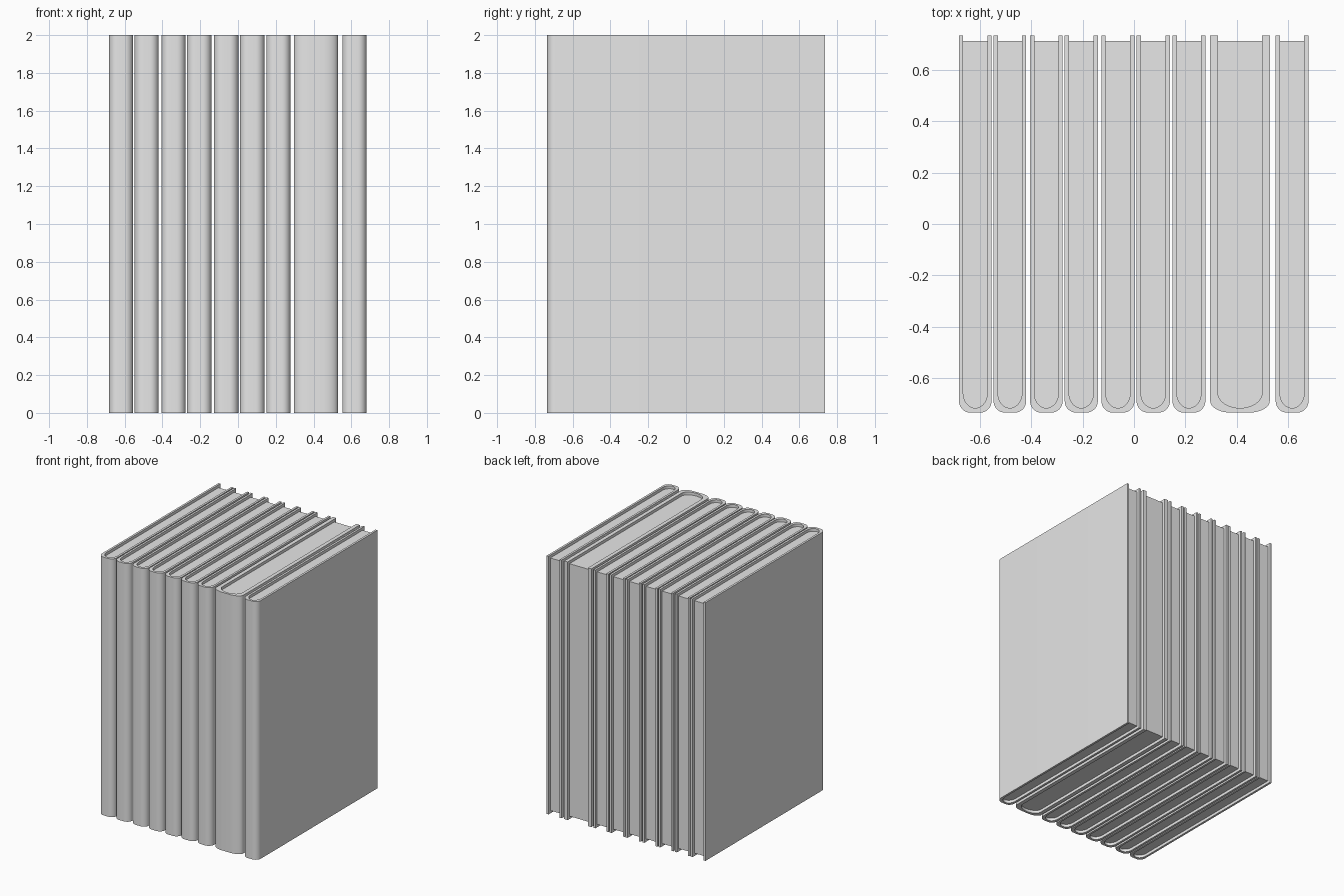
import bpy
import bmesh
import math

cube = bpy.data.objects.get("Cube")
if cube:
    bpy.data.objects.remove(cube, do_unlink=True)

HEIGHT = 2.0
DEPTH = 0.735      # half depth of the covers
RECESS = 0.022     # inset of the page block from the cover edges
BOARD = 0.13       # board thickness relative to the book's width
STEPS = 10

grey = bpy.data.materials.new("plain grey")
grey.use_nodes = True
grey.diffuse_color = (0.8, 0.8, 0.8, 1)
grey.node_tree.nodes["Principled BSDF"].inputs["Base Color"].default_value = (0.8, 0.8, 0.8, 1)


def u_profile(half, corner_x, corner_y, front, back):
    """U outline from the left back edge, round the spine, to the right back edge."""
    side = [(half, back)]
    for i in range(STEPS + 1):
        a = math.pi / 2 * i / STEPS
        side.append((half - corner_x + corner_x * math.cos(a),
                     front + corner_y - corner_y * math.sin(a)))
    return [(-x, y) for x, y in side] + side[::-1]


def finish(name, bm, x):
    bmesh.ops.remove_doubles(bm, verts=bm.verts, dist=1e-5)
    bmesh.ops.recalc_face_normals(bm, faces=bm.faces)
    mesh = bpy.data.meshes.new(name)
    bm.to_mesh(mesh)
    bm.free()
    mesh.materials.append(grey)
    obj = bpy.data.objects.new(name, mesh)
    bpy.context.collection.objects.link(obj)
    obj.location.x = x
    bpy.ops.object.select_all(action='DESELECT')
    obj.select_set(True)
    bpy.context.view_layer.objects.active = obj
    bpy.ops.object.shade_smooth_by_angle(angle=math.radians(35))


def extrude_up(bm, faces, height):
    top = bmesh.ops.extrude_face_region(bm, geom=faces)["geom"]
    verts = [v for v in top if isinstance(v, bmesh.types.BMVert)]
    bmesh.ops.translate(bm, verts=verts, vec=(0, 0, height))


def add_book(number, left, right):
    width = right - left
    centre = (left + right) / 2
    half = width / 2
    inner_half = half - BOARD * width
    outer = u_profile(half, half * 0.7, 0.045, -DEPTH, DEPTH)
    inner = u_profile(inner_half, inner_half, 0.058, -DEPTH + 0.018, DEPTH)

    # Cover: a strip between the two outlines, raised to full height
    bm = bmesh.new()
    out_v = [bm.verts.new((x, y, 0)) for x, y in outer]
    in_v = [bm.verts.new((x, y, 0)) for x, y in inner]
    faces = [bm.faces.new((out_v[i], out_v[i + 1], in_v[i + 1], in_v[i]))
             for i in range(len(outer) - 1)]
    extrude_up(bm, faces, HEIGHT)
    finish(f"book_cover_{number}", bm, centre)

    # Pages: a solid block filling the cover, set back on three edges
    pages = u_profile(inner_half, inner_half, 0.058, -DEPTH + 0.018, DEPTH - RECESS)
    pages.pop(len(pages) // 2)   # the two halves meet at the spine
    bm = bmesh.new()
    face = bm.faces.new([bm.verts.new((x, y, RECESS)) for x, y in pages])
    extrude_up(bm, [face], HEIGHT - 2 * RECESS)
    finish(f"book_pages_{number}", bm, centre)


# Row of books, one of them thick
books = [(-0.682, -0.555), (-0.547, -0.42), (-0.405, -0.278),
         (-0.27, -0.141), (-0.127, 0.002), (0.01, 0.14),
         (0.15, 0.278), (0.297, 0.529), (0.552, 0.68)]
for n, (left, right) in enumerate(books, 1):
    add_book(n, left, right)
